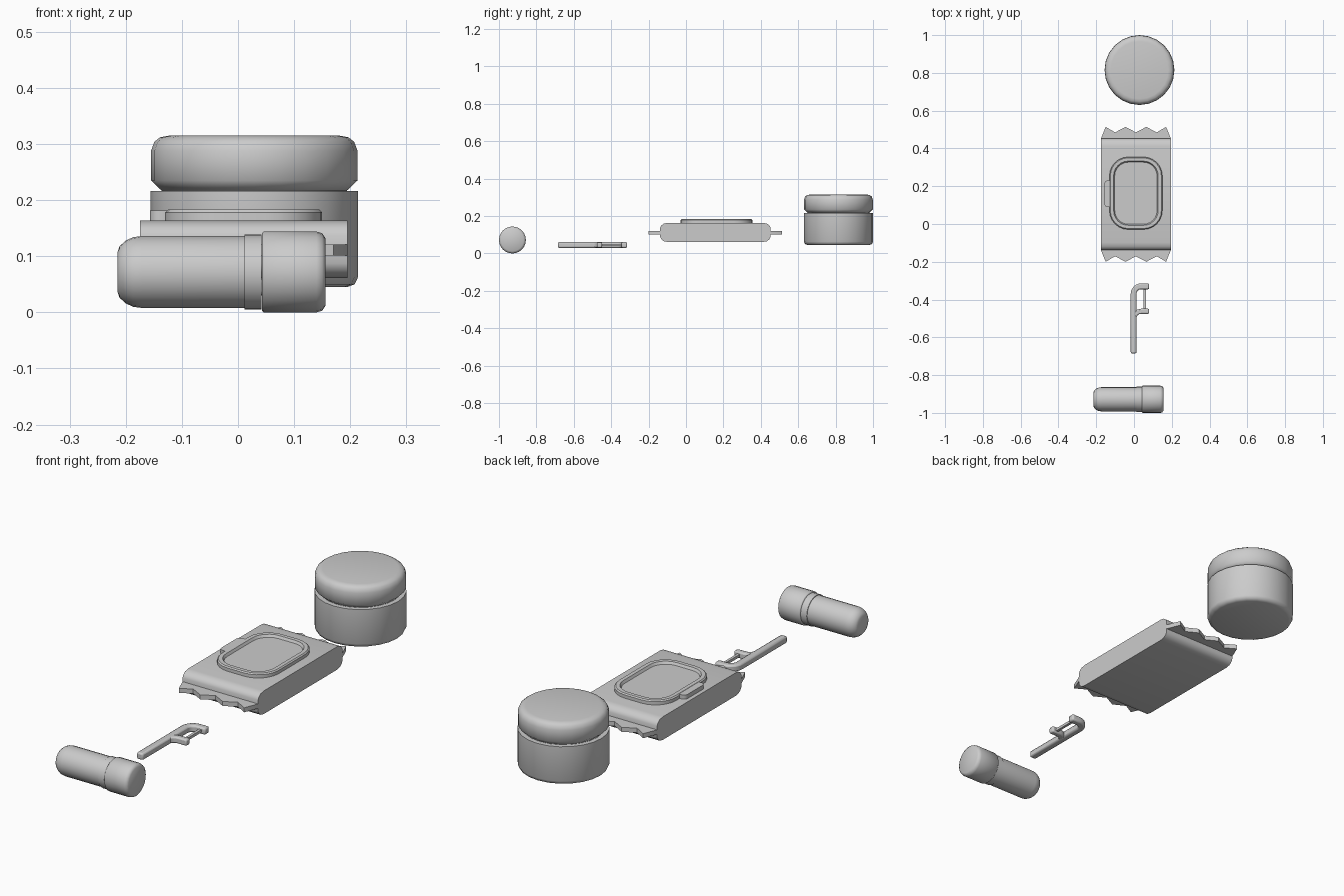
import bpy, bmesh
from math import cos, sin, pi, radians
from mathutils import Vector

cube = bpy.data.objects.get("Cube")
if cube:
    bpy.data.objects.remove(cube)

grey = bpy.data.materials.new("plain grey")
grey.use_nodes = True
grey.diffuse_color = (0.6, 0.6, 0.6, 1)
grey.node_tree.nodes["Principled BSDF"].inputs["Base Color"].default_value = (0.6, 0.6, 0.6, 1)


def loft(name, loops, smooth=35, bevel=0):
    """Skin a list of equal-length point loops and cap both ends."""
    bm = bmesh.new()
    rings = [[bm.verts.new(p) for p in loop] for loop in loops]
    n = len(rings[0])
    for a, b in zip(rings, rings[1:]):
        for i in range(n):
            j = (i + 1) % n
            bm.faces.new((a[i], a[j], b[j], b[i]))
    bm.faces.new(rings[0])
    bm.faces.new(rings[-1])
    bmesh.ops.recalc_face_normals(bm, faces=bm.faces)
    mesh = bpy.data.meshes.new(name)
    bm.to_mesh(mesh)
    bm.free()
    obj = bpy.data.objects.new(name, mesh)
    bpy.context.collection.objects.link(obj)
    mesh.materials.append(grey)
    if bevel:
        mod = obj.modifiers.new("Bevel", 'BEVEL')
        mod.width = bevel
        mod.segments = 2
        mod.limit_method = 'ANGLE'
        mod.angle_limit = radians(40)
    bpy.ops.object.select_all(action='DESELECT')
    obj.select_set(True)
    bpy.context.view_layer.objects.active = obj
    bpy.ops.object.shade_smooth_by_angle(angle=radians(smooth))
    return obj


def turned(name, profile, centre, axis='Z', sides=24):
    """Round part from (radius, position along axis) pairs."""
    loops = []
    for r, t in profile:
        ring = []
        for i in range(sides):
            a = 2 * pi * i / sides
            u, v = r * cos(a), r * sin(a)
            p = (u, v, t) if axis == 'Z' else (t, u, v)
            ring.append(Vector(p) + Vector(centre))
        loops.append(ring)
    return loft(name, loops, 50)


def slab(name, outline, z0, z1, bevel=0):
    """Flat part from an xy outline."""
    return loft(name, [[(x, y, z) for x, y in outline] for z in (z0, z1)], 35, bevel)


def ribbon(name, path, width, z0, z1, bevel):
    """Flat strip following an xy path."""
    pts = [Vector(p) for p in path]
    left, right = [], []
    for i, p in enumerate(pts):
        d = (pts[min(i + 1, len(pts) - 1)] - pts[max(i - 1, 0)]).normalized()
        side = Vector((-d.y, d.x)) * width / 2
        left.append(p + side)
        right.append(p - side)
    return slab(name, left + right[::-1], z0, z1, bevel)


def rounded_rect(cx, cy, hx, hy, r, z, steps=6):
    pts = []
    for k, (sx, sy) in enumerate(((1, 1), (-1, 1), (-1, -1), (1, -1))):
        for i in range(steps + 1):
            a = pi / 2 * (k + i / steps)
            pts.append((cx + sx * (hx - r) + r * cos(a), cy + sy * (hy - r) + r * sin(a), z))
    return pts


# Round jar with a domed screw lid
JAR = (0.029, 0.815, 0)
turned("jar_body", [(0.165, 0.045), (0.179, 0.05), (0.185, 0.063), (0.185, 0.216)], JAR)
turned("jar_neck", [(0.165, 0.21), (0.165, 0.225)], JAR)
turned("jar_lid", [(0.165, 0.217), (0.184, 0.235), (0.184, 0.288), (0.178, 0.304),
                   (0.168, 0.312), (0.152, 0.315)], JAR)

# Wipes packet: a soft-edged pouch with crimped, toothed ends
MID_X, MID_Y, MID_Z = 0.01, 0.157, 0.1125
quarter = [(0.295, 0.025), (0.289, 0.037), (0.276, 0.047), (0.255, 0.051)]
section = (quarter + [(-y, z) for y, z in quarter[::-1]]
           + [(-y, -z) for y, z in quarter] + [(y, -z) for y, z in quarter[::-1]])
loft("packet_body", [[(MID_X + s * 0.185, MID_Y + y, MID_Z + z) for y, z in section]
                     for s in (-1, 1)])
teeth = [(-0.185, 0.28), (-0.185, 0.295), (-0.16, 0.357), (-0.11, 0.328), (-0.055, 0.357), (0, 0.328)]
teeth += [(-x, y) for x, y in teeth[-2::-1]]
for end, s in (("back", 1), ("front", -1)):
    slab("packet_crimp_" + end, [(MID_X + x, MID_Y + s * y) for x, y in teeth], 0.101, 0.121)

# Packet flap: raised rim around a sunken panel, with a pull tab
rim = [(0, 0.16), (0, 0.178), (0.005, 0.183), (0.022, 0.183), (0.028, 0.172)]
loft("packet_flap", [rounded_rect(MID_X, 0.163, 0.14 - d, 0.192 - d, 0.1 - d, z) for d, z in rim])
loft("packet_pull_tab", [rounded_rect(-0.135, 0.16, 0.022, 0.07, 0.018, z) for z in (0.16, 0.182)])

# Floss pick: handle bending into a hook, a second arm, and the thread
arc = [(0.038 - 0.04 * cos(a), -0.37 + 0.04 * sin(a)) for a in (i * pi / 12 for i in range(7))]
ribbon("pick_handle", [(-0.002, -0.685)] + arc + [(0.08, -0.33)], 0.031, 0.03, 0.06, 0.007)
arm = [(0.038 - 0.04 * cos(a), -0.502 + 0.04 * sin(a)) for a in (i * pi / 8 for i in range(1, 5))]
ribbon("pick_arm", arm + [(0.08, -0.462)], 0.027, 0.031, 0.059, 0.006)
ribbon("pick_thread", [(0.057, -0.465), (0.057, -0.33)], 0.012, 0.039, 0.051, 0)

# Capped tube lying on its side
TUBE = (0, -0.928, 0.072)
turned("tube_body", [(0.035, -0.215), (0.046, -0.211), (0.056, -0.2), (0.062, -0.187),
                     (0.064, -0.172), (0.064, 0.013)], TUBE, 'X')
turned("tube_collar", [(0.067, 0.012), (0.067, 0.042)], TUBE, 'X')
turned("tube_cap", [(0.069, 0.043), (0.072, 0.046), (0.072, 0.14), (0.069, 0.15),
                    (0.06, 0.156)], TUBE, 'X')
